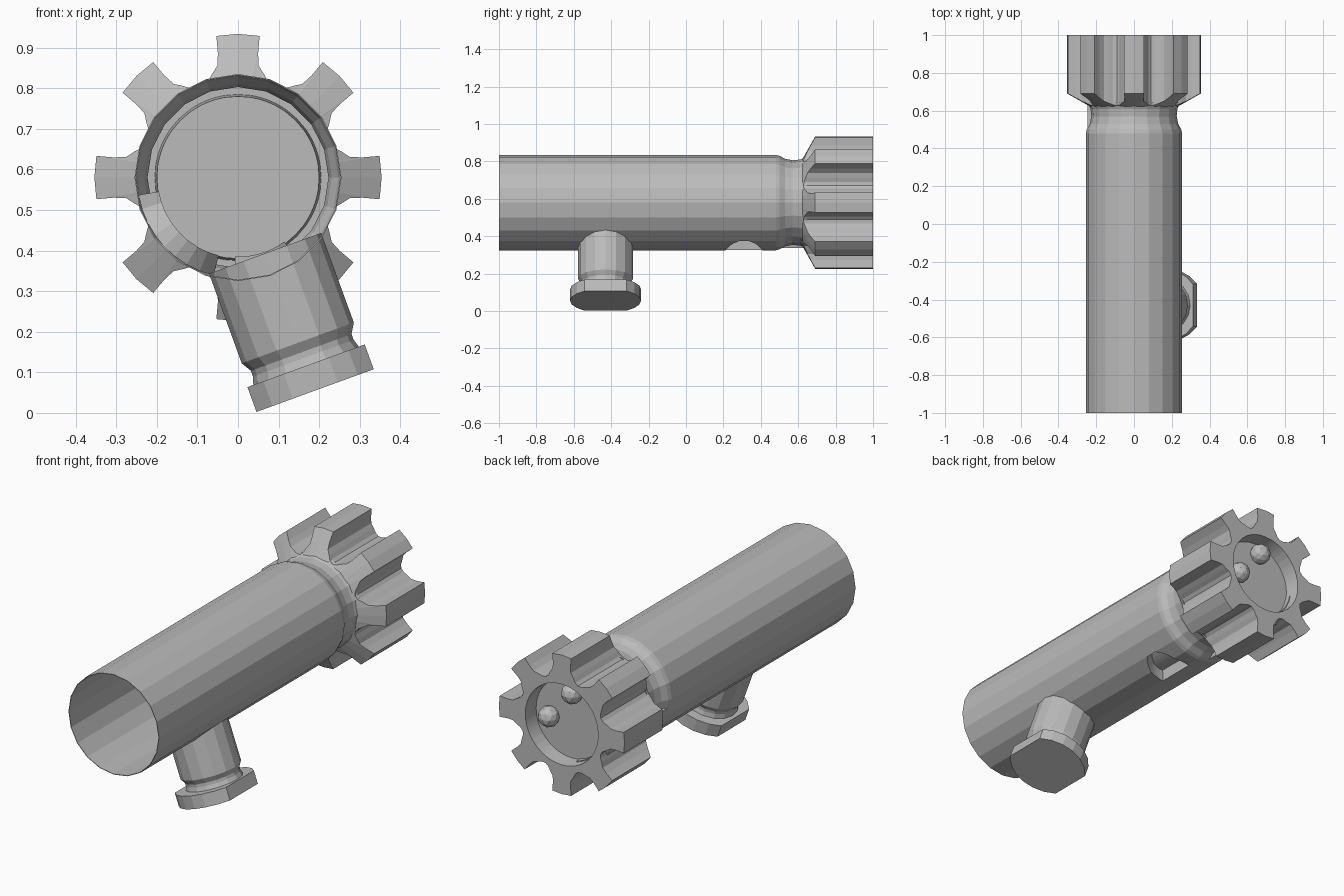
import bpy, bmesh
from math import sin, cos, radians, sqrt, pi
from mathutils import Matrix, Vector

cube = bpy.data.objects.get("Cube")
if cube:
    bpy.data.objects.remove(cube, do_unlink=True)

AXIS_Z = 0.58
grey = bpy.data.materials.new("plain grey")
grey.use_nodes = True
grey.diffuse_color = (0.5, 0.5, 0.5, 1)
grey.node_tree.nodes["Principled BSDF"].inputs["Base Color"].default_value = (0.5, 0.5, 0.5, 1)


def finish(name, bm):
    bmesh.ops.recalc_face_normals(bm, faces=bm.faces[:])
    mesh = bpy.data.meshes.new(name)
    bm.to_mesh(mesh)
    bm.free()
    mesh.materials.append(grey)
    obj = bpy.data.objects.new(name, mesh)
    bpy.context.collection.objects.link(obj)
    return obj


def polar(r, deg, y):
    a = radians(deg)
    return (r * cos(a), y, AXIS_Z + r * sin(a))


def loft(bm, rings, closed=False):
    """Skin a list of equally long vertex rings."""
    pairs = list(zip(rings, rings[1:]))
    if closed:
        pairs.append((rings[-1], rings[0]))
    for a, b in pairs:
        n = len(a)
        for i in range(n):
            j = (i + 1) % n
            bm.faces.new((a[i], a[j], b[j], b[i]))


def verts(bm, points):
    return [bm.verts.new(p) for p in points]


def curved_block(name, columns, inner, outer, open_top=False):
    """Block wrapped round the tube axis; columns hold (angle, y start, y end)."""
    bm = bmesh.new()
    rings = [verts(bm, [polar(inner, d, lo), polar(inner, d, hi),
                        polar(outer, d, hi), polar(outer, d, lo)])
             for d, lo, hi in columns]
    for a, b in zip(rings, rings[1:]):
        for i in range(4):
            if not (open_top and i == 2):
                j = (i + 1) % 4
                bm.faces.new((a[i], a[j], b[j], b[i]))
    bm.faces.new(rings[0])
    bm.faces.new(rings[-1])
    return finish(name, bm)


# Hollow tube with a concave neck, open at the front
profile = [(0.255, -1), (0.255, 0.48), (0.25, 0.5), (0.234, 0.53),
           (0.226, 0.57), (0.23, 0.61), (0.245, 0.645)]
shell = profile + [(r - 0.003, y) for r, y in reversed(profile)]
bm = bmesh.new()
loft(bm, [verts(bm, [polar(r, 18 * k, y) for k in range(20)]) for r, y in shell], True)
tube = finish("tube", bm)

# Long curved bar inside the tube, with a rounded front end
bar = []
for k in range(9):
    t = abs(k - 4) / 4
    bar.append((190 + 8.25 * k, -0.13 + 0.12 * (1 - sqrt(1 - t * t)), 0.95))
curved_block("inner_bar", bar, 0.198, 0.249)

# Rounded notch cut in the underside, with its sunken pocket
notch = []
for k in range(8):
    t = k / 7.3
    half = 0.1 * sqrt(1 - t * t)
    notch.append((268 + 5.4 * k, 0.31 - half, 0.31 + half))
curved_block("notch_pocket", notch, 0.195, 0.2515, True)
cutter = curved_block("notch_cutter", notch, 0.22, 0.3)
cutter.hide_render = True
cut = tube.modifiers.new("notch", "BOOLEAN")
cut.operation = "DIFFERENCE"
cut.solver = "EXACT"
cut.object = cutter
bpy.context.view_layer.update()
tube_eval = tube.evaluated_get(bpy.context.evaluated_depsgraph_get())
cut_mesh = bpy.data.meshes.new_from_object(tube_eval)
tube.modifiers.clear()
tube.data = cut_mesh
bpy.data.objects.remove(cutter, do_unlink=True)

# Eight-toothed knob with a sloped front and a round recess behind
half_tooth = [(8.7, 0.353), (9.2, 0.31), (10.5, 0.28), (14.3, 0.262), (18, 0.245)]
outline = []
for k in range(8):
    c = 45 * k
    outline += [(c - d, r) for d, r in reversed(half_tooth)]
    outline.append((c, 0.354))
    outline += [(c + d, r) for d, r in half_tooth]
    outline.append((c + 22.5, 0.238))
bm = bmesh.new()
base = verts(bm, [polar(0.225, d, 0.618) for d, r in outline])
slope = verts(bm, [polar(r, d, 0.63 + 0.545 * (r - 0.243)) for d, r in outline])
back = verts(bm, [polar(r, d, 1) for d, r in outline])
rim = verts(bm, [polar(0.205, d, 1) for d, r in outline])
floor = verts(bm, [polar(0.2, d, 0.92) for d, r in outline])
loft(bm, [base, slope, back, rim, floor])
bm.faces.new(floor)
finish("toothed_knob", bm)

# Two round studs standing on the recess floor
for name, x, z in (("left_stud", 0.115, -0.012), ("right_stud", -0.016, 0.14)):
    bm = bmesh.new()
    bmesh.ops.create_icosphere(bm, subdivisions=2, radius=0.052,
                               matrix=Matrix.Translation((x, 0.94, AXIS_Z + z)))
    bmesh.ops.bisect_plane(bm, geom=bm.verts[:] + bm.edges[:] + bm.faces[:],
                           plane_co=(0, 0.921, 0), plane_no=(0, -1, 0), clear_outer=True)
    finish(name, bm)

# Side stem: built along local z from its outer end, then tilted
place = Matrix.Translation((0.19, -0.43, 0.055)) @ Matrix.Rotation(radians(-20), 4, "Y")
bm = bmesh.new()
stem = [(0.14, 0.06), (0.132, 0.085), (0.132, 0.1), (0.147, 0.125), (0.147, 0.36)]
rings = [verts(bm, [place @ Vector((r * cos(k * pi / 8), r * sin(k * pi / 8), h))
                    for k in range(16)]) for r, h in stem]
loft(bm, rings)
bm.faces.new(rings[0])
bm.faces.new(rings[-1])
finish("stem", bm)

# Stem cap: a disc with two flat sides
edge = []
for side in (0, 180):
    for deg in range(36, 145, 18):
        a = radians(deg + side)
        edge.append((0.19 * cos(a), 0.19 * sin(a)))
bm = bmesh.new()
rings = [verts(bm, [place @ Vector((x, y, h)) for x, y in edge]) for h in (0, 0.065)]
loft(bm, rings)
for ring in rings:
    bm.faces.new(ring)
finish("stem_cap", bm)
